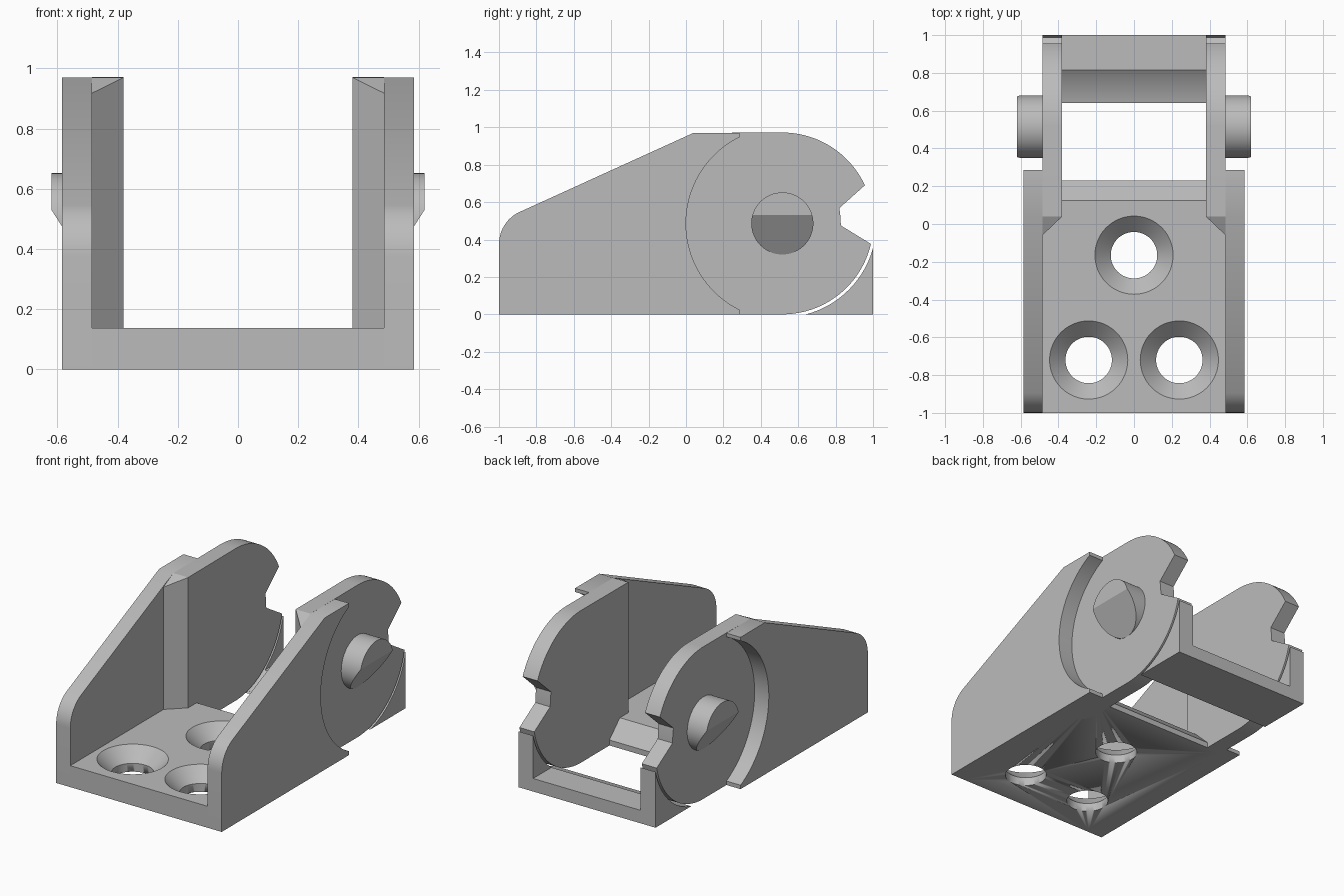
import bpy, bmesh, math
from mathutils import Vector

if "Cube" in bpy.data.objects:
    bpy.data.objects.remove(bpy.data.objects["Cube"], do_unlink=True)

grey = bpy.data.materials.new("plain grey")
grey.use_nodes = True
colour = (0.5, 0.5, 0.5, 1)
grey.diffuse_color = colour
grey.node_tree.nodes["Principled BSDF"].inputs["Base Color"].default_value = colour

CY, CZ = 0.515, 0.486          # pivot centre
TOP = 0.97
INNER, MID, OUTER = 0.38, 0.485, 0.585


def arc(radius, start, end, steps=32, cy=CY, cz=CZ):
    """Points (y, z) along an arc, angles in degrees from +y towards +z."""
    angles = [math.radians(start + (end - start) * i / steps) for i in range(steps + 1)]
    return [(cy + radius * math.cos(a), cz + radius * math.sin(a)) for a in angles]


def finish(name, bm, mirror=False):
    bmesh.ops.remove_doubles(bm, verts=bm.verts, dist=1e-5)
    bmesh.ops.recalc_face_normals(bm, faces=bm.faces)
    mesh = bpy.data.meshes.new(name)
    bm.to_mesh(mesh)
    bm.free()
    mesh.materials.append(grey)
    obj = bpy.data.objects.new(name, mesh)
    bpy.context.collection.objects.link(obj)
    if mirror:
        mod = obj.modifiers.new("both sides", "MIRROR")
        mod.use_mirror_merge = False
    bpy.ops.object.select_all(action="DESELECT")
    obj.select_set(True)
    bpy.context.view_layer.objects.active = obj
    bpy.ops.object.shade_smooth_by_angle(angle=math.radians(25))
    return obj


def loft(name, x0, outline0, x1, outline1=None, mirror=False):
    """Solid between two (y, z) outlines standing at x0 and x1."""
    bm = bmesh.new()
    a = [bm.verts.new((x0, y, z)) for y, z in outline0]
    b = [bm.verts.new((x1, y, z)) for y, z in outline1 or outline0]
    bm.faces.new(a)
    bm.faces.new(b[::-1])
    for i in range(len(a)):
        j = (i + 1) % len(a)
        bm.faces.new((a[i], b[i], b[j], a[j]))
    return finish(name, bm, mirror)


# Outer cheeks with a rounded front corner and a round recess at the back
rec_r, rec_y = 0.515, 0.285
rec_a = math.degrees(math.acos((rec_y - CY) / rec_r))
fillet = arc(0.19, 180, 116.3, 12, cy=-0.81, cz=0.375)
slope_end = (0.04, TOP)
cheek = [(-1, 0)] + fillet + [slope_end, (rec_y, TOP)]
cheek += arc(rec_r, rec_a, 360 - rec_a, 64) + [(rec_y, 0)]
loft("side_cheek", MID, cheek, OUTER, mirror=True)

# Inner hinge plates: angled front edge, round back with a notch
plate_r = CZ
rest = arc(plate_r, 90, 24.8) + [(0.82, 0.568), (0.826, 0.52), (0.828, 0.475)]
rest += arc(plate_r, -13, -90)
front_mid = [(-0.06, 0), (-0.06, 0.918), slope_end]
front_in = [(0.04, 0), slope_end, slope_end]
loft("hinge_plate", INNER, front_in + rest, MID, front_mid + rest, mirror=True)

# Base floor with a chamfered rear edge
floor_z = 0.137
floor = loft("base_floor", -MID, [(-1, 0), (-1, floor_z), (0.125, floor_z), (0.23, 0.035), (0.23, 0)], MID)

# Countersunk screw holes
bore, sink, bore_top = 0.123, 0.207, 0.053
rings = [(bore, -0.1), (bore, bore_top), (sink, floor_z), (sink, 0.3)]
bm = bmesh.new()
for hx, hy in [(0, -0.165), (0.24, -0.72), (-0.24, -0.72)]:
    n = 64
    loops = [[bm.verts.new((hx + r * math.cos(math.tau * i / n), hy + r * math.sin(math.tau * i / n), z))
              for i in range(n)] for r, z in rings]
    for lo, hi in zip(loops, loops[1:]):
        for i in range(n):
            j = (i + 1) % n
            bm.faces.new((lo[i], lo[j], hi[j], hi[i]))
    bm.faces.new(loops[0][::-1])
    bm.faces.new(loops[-1])
cutter = finish("screw_hole_cutter", bm)
cutter.hide_render = True
cutter.hide_set(True)
cutter.display_type = "WIRE"
cut = floor.modifiers.new("screw holes", "BOOLEAN")
cut.operation = "DIFFERENCE"
cut.solver = "EXACT"
cut.object = cutter
floor.modifiers.move(len(floor.modifiers) - 1, 0)

# Rear bracket: two curved corner posts and a cross bar
gap_r, bar_z = 0.502, 0.083
low = -math.degrees(math.asin(CZ / gap_r))
bar_a = -math.degrees(math.asin((CZ - bar_z) / gap_r))
post_a = -math.degrees(math.acos((1 - CY) / gap_r))
loft("rear_post", INNER, arc(gap_r, low, post_a) + [(1, 0)], MID, mirror=True)
loft("rear_cross_bar", -INNER, arc(gap_r, low, bar_a, 16) + [(1, bar_z), (1, 0)], INNER)

# Pivot pins with a slanted underside
pin_r, pin_end = 0.166, 0.62
pin = arc(pin_r, 0, 360 - 360 / 64, 63)
bm = bmesh.new()
verts = [bm.verts.new((MID, y, z)) for y, z in pin]
face = bm.faces.new(verts)
ext = bmesh.ops.extrude_face_region(bm, geom=[face])
tip = [g for g in ext["geom"] if isinstance(g, bmesh.types.BMVert)]
bmesh.ops.translate(bm, verts=tip, vec=(pin_end - MID, 0, 0))
slant = Vector((pin_end - MID, 0, 0.53 - (CZ - pin_r)))
normal = Vector((slant.z, 0, -slant.x))
bmesh.ops.bisect_plane(bm, geom=bm.verts[:] + bm.edges[:] + bm.faces[:],
                       plane_co=(pin_end, CY, 0.53), plane_no=normal, clear_outer=True)
bmesh.ops.holes_fill(bm, edges=[e for e in bm.edges if e.is_boundary])
finish("pivot_pin", bm, mirror=True)
